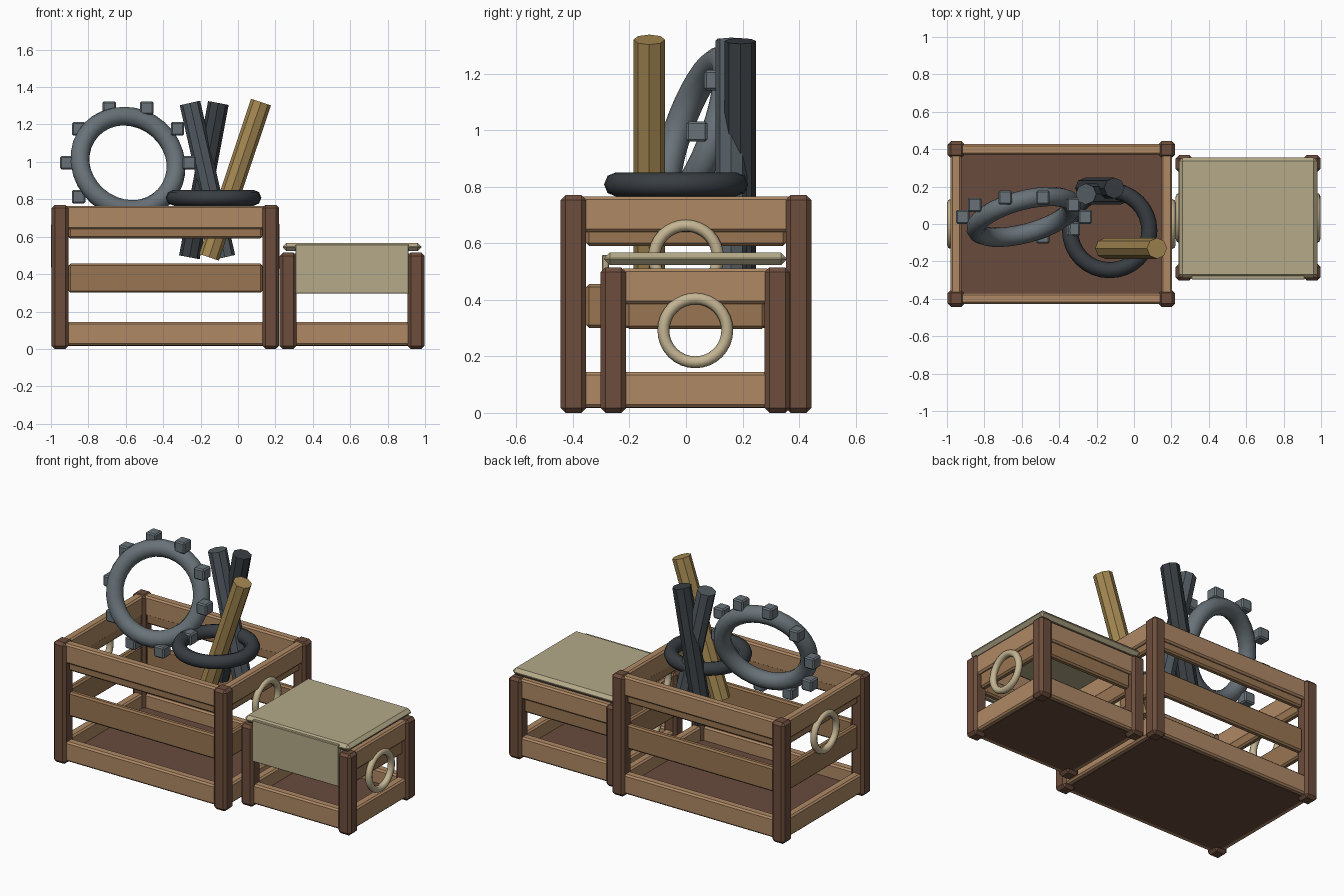
import bpy, math
from mathutils import Vector

if "Cube" in bpy.data.objects:
    bpy.data.objects.remove(bpy.data.objects["Cube"])


def mat(name, r, g, b):
    m = bpy.data.materials.new(name)
    m.diffuse_color = (r, g, b, 1)
    m.use_nodes = True
    m.node_tree.nodes["Principled BSDF"].inputs["Base Color"].default_value = m.diffuse_color
    return m


POST = mat("dark_wood", 0.15, 0.075, 0.045)
RAIL = mat("light_wood", 0.43, 0.25, 0.13)
SLAT = mat("mid_wood", 0.32, 0.18, 0.085)
FLOOR = mat("floor_wood", 0.14, 0.07, 0.045)
ROPE = mat("rope", 0.55, 0.46, 0.29)
CLOTH = mat("cloth", 0.46, 0.40, 0.25)
IRON = mat("iron", 0.14, 0.17, 0.19)
STEEL = mat("steel", 0.085, 0.105, 0.12)
DARK = mat("dark_iron", 0.04, 0.048, 0.055)
BRASS = mat("brass", 0.38, 0.25, 0.085)


def box(name, loc, size, m, bevel=0.01):
    bpy.ops.mesh.primitive_cube_add(size=1, location=loc)
    o = bpy.context.object
    o.name = name
    o.scale = size
    bpy.ops.object.transform_apply(location=False, rotation=False, scale=True)
    o.data.materials.append(m)
    b = o.modifiers.new("bevel", 'BEVEL')
    b.width, b.segments = bevel, 1
    return o


def ring(name, loc, major, minor, m, rot=(0, 0, 0), segs=(32, 8)):
    bpy.ops.mesh.primitive_torus_add(location=loc, rotation=rot, major_radius=major, minor_radius=minor,
                                     major_segments=segs[0], minor_segments=segs[1])
    o = bpy.context.object
    o.name = name
    o.data.materials.append(m)
    bpy.ops.object.shade_smooth()


def pole(name, a, b, r, m):
    a, b = Vector(a), Vector(b)
    bpy.ops.mesh.primitive_cylinder_add(vertices=8, radius=r, depth=(b - a).length, location=(a + b) / 2,
                                        rotation=(b - a).to_track_quat('Z', 'Y').to_euler())
    o = bpy.context.object
    o.name = name
    o.data.materials.append(m)


def crate(name, cx, cy, hx, hy, height, slats, handle_z, handle_x):
    """hx, hy: half distances between post centres."""
    pw = 0.09
    lx, ly = 2 * hx - pw, 2 * hy - pw
    for s in (-1, 1):
        for t in (-1, 1):
            box(name + "_post", (cx + s * hx, cy + t * hy, height / 2), (pw, pw, height), POST, 0.017)
        # structural rails, overlapping into the posts
        for z in (0.082, height - 0.067):
            box(name + "_long_rail", (cx, cy + s * hy, z), (lx + 0.04, 0.058, 0.125), RAIL)
            box(name + "_end_rail", (cx + s * hx, cy, z), (0.058, ly + 0.04, 0.125), RAIL)
        # thinner slats between the posts
        for z in slats:
            box(name + "_long_slat", (cx, cy + s * (hy - 0.008), z), (lx, 0.04, 0.155), SLAT)
            box(name + "_end_slat", (cx + s * (hx - 0.008), cy, z), (0.04, ly, 0.155), SLAT)
        # ring handles on both ends
        ring(name + "_handle", (cx + s * handle_x, cy, handle_z), 0.113, 0.021, ROPE, (0, math.pi / 2, 0))
    box(name + "_floor", (cx, cy, 0.037), (2 * hx, 2 * hy, 0.04), FLOOR, 0.005)


crate("large_crate", -0.388, 0.0, 0.563, 0.398, 0.77, (0.378, 0.668), 0.55, 0.59)
crate("small_crate", 0.61, 0.033, 0.342, 0.29, 0.515, (0.375,), 0.292, 0.366)

# cloth over the small crate with a front drape
box("cloth_cover", (0.61, 0.033, 0.545), (0.74, 0.645, 0.045), CLOTH, 0.02)
box("cloth_drape", (0.61, -0.285, 0.427), (0.605, 0.024, 0.262), CLOTH, 0.003)

# leaning toothed ring
c = Vector((-0.588, 0.038, 0.995))
lean = 0.34
ring("gear_ring", c, 0.265, 0.052, IRON, (math.pi / 2 - lean, 0, 0.26), (32, 10))
for i in range(10):
    a = i * math.tau / 10
    d = Vector((math.cos(a), math.sin(a) * math.sin(lean), math.sin(a) * math.cos(lean)))
    box("gear_tooth", c + d * 0.327, (0.072, 0.076, 0.072), IRON, 0.008)

# flat ring resting among the poles
ring("flat_ring", (-0.13, -0.035, 0.808), 0.212, 0.043, DARK)

# poles
pole("brass_pole", (-0.155, -0.13, 0.49), (0.123, -0.13, 1.32), 0.056, BRASS)
pole("steel_pole", (-0.07, 0.16, 0.49), (-0.257, 0.16, 1.315), 0.056, STEEL)
pole("dark_pole", (-0.26, 0.192, 0.49), (-0.105, 0.192, 1.315), 0.056, DARK)
